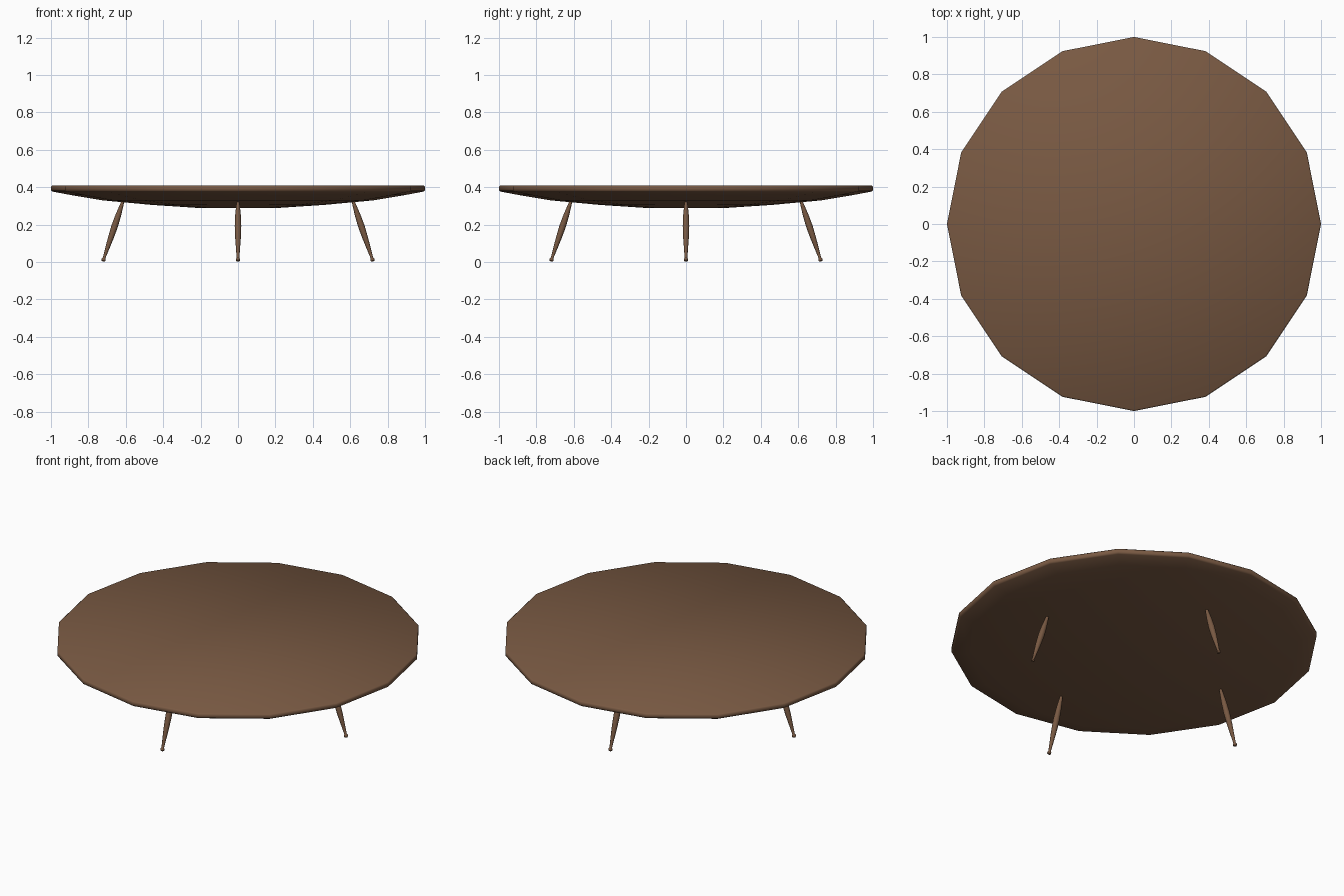
import bpy, bmesh, math
from mathutils import Matrix, Vector

if "Cube" in bpy.data.objects:
    bpy.data.objects.remove(bpy.data.objects["Cube"])

wood = bpy.data.materials.new("brown_wood")
wood.diffuse_color = (0.19, 0.10, 0.055, 1)
wood.use_nodes = True
wood.node_tree.nodes["Principled BSDF"].inputs["Base Color"].default_value = wood.diffuse_color


def lathe(name, profile, sides, matrix=Matrix(), angle=40):
    """Capped solid of revolution from (radius, height) pairs, bottom to top."""
    bm = bmesh.new()
    rings = []
    for r, z in profile:
        rings.append([bm.verts.new((r * math.cos(2 * math.pi * i / sides),
                                    r * math.sin(2 * math.pi * i / sides), z))
                      for i in range(sides)])
    for a, b in zip(rings, rings[1:]):
        for i in range(sides):
            j = (i + 1) % sides
            bm.faces.new((a[i], a[j], b[j], b[i]))
    bm.faces.new(rings[0][::-1])
    bm.faces.new(rings[-1])
    bm.transform(matrix)
    mesh = bpy.data.meshes.new(name)
    bm.to_mesh(mesh)
    bm.free()
    mesh.materials.append(wood)
    obj = bpy.data.objects.new(name, mesh)
    bpy.context.collection.objects.link(obj)
    bpy.ops.object.select_all(action='DESELECT')
    obj.select_set(True)
    bpy.context.view_layer.objects.active = obj
    bpy.ops.object.shade_smooth_by_angle(angle=math.radians(angle))
    return obj


# Round top with a shallow bowed underside and softened rim
lathe("tabletop", [(0.20, 0.288), (0.46, 0.305), (0.72, 0.329), (0.90, 0.359),
                   (0.99, 0.376), (1.0, 0.382), (1.0, 0.402), (0.993, 0.408)],
      16, angle=60)

# Four splayed, turned legs with small ball feet
leg_profile = [(0.006, 0.0), (0.011, 0.005), (0.011, 0.013), (0.007, 0.02),
               (0.010, 0.06), (0.015, 0.13), (0.0175, 0.20), (0.015, 0.26),
               (0.010, 0.315), (0.008, 0.335)]
for i, side in enumerate(("right", "back", "left", "front")):
    foot, top = Vector((0.722, 0, 0.003)), Vector((0.615, 0, 0.325))
    tilt = (top - foot).to_track_quat('Z', 'Y').to_matrix().to_4x4()
    spin = Matrix.Rotation(i * math.pi / 2, 4, 'Z')
    lathe(side + "_leg", leg_profile, 12, spin @ Matrix.Translation(foot) @ tilt)
